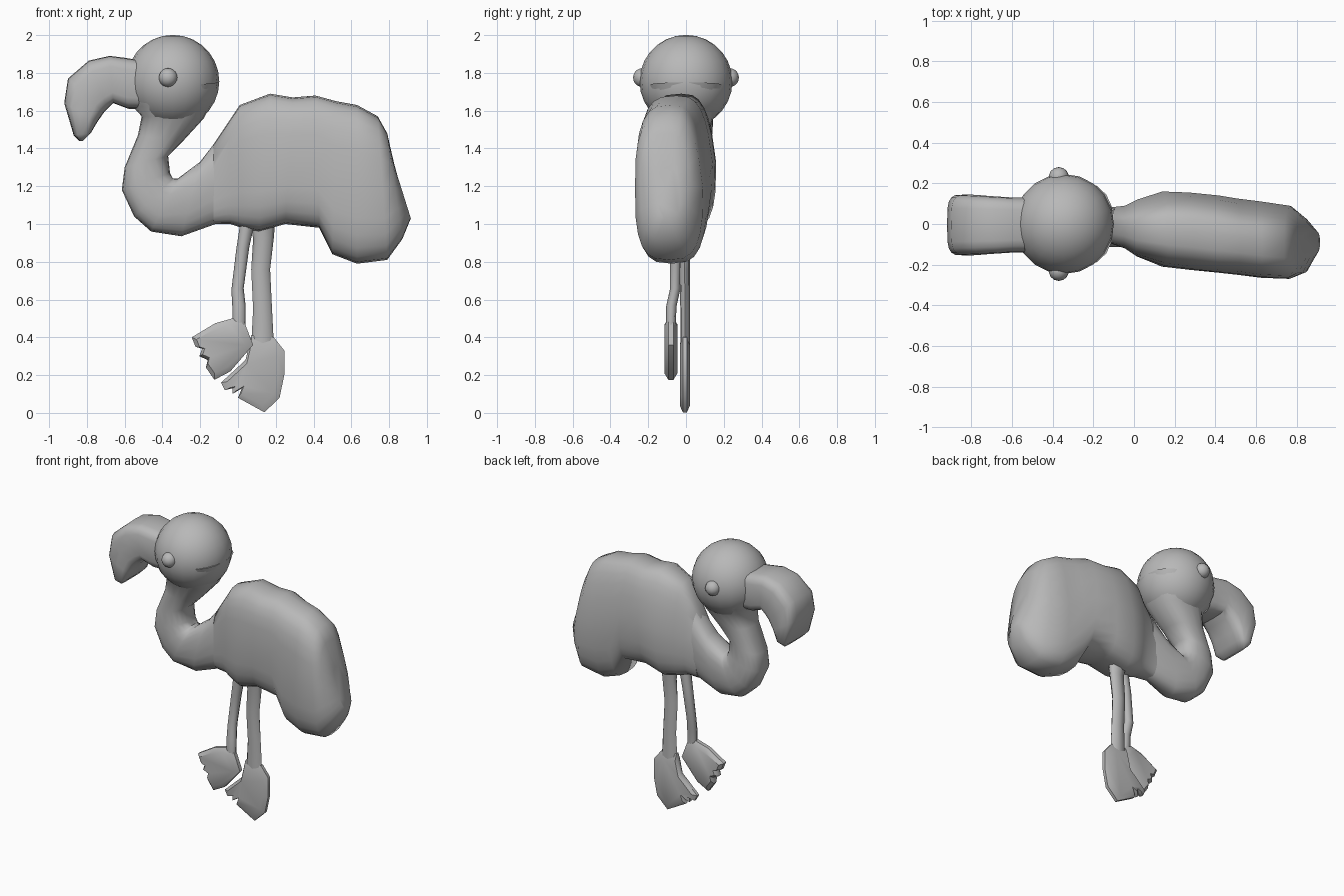
import bpy
import bmesh
from math import sin, cos, pi, radians
from mathutils import Vector

if "Cube" in bpy.data.objects:
    bpy.data.objects.remove(bpy.data.objects["Cube"])

# Single plain colour
grey = bpy.data.materials.new("plain grey")
grey.use_nodes = True
colour = (0.48, 0.48, 0.48, 1)
grey.diffuse_color = colour
grey.node_tree.nodes["Principled BSDF"].inputs["Base Color"].default_value = colour


def finish(bm, name, angle=60):
    """Turn a bmesh into a smooth shaded object."""
    bmesh.ops.recalc_face_normals(bm, faces=bm.faces)
    mesh = bpy.data.meshes.new(name)
    bm.to_mesh(mesh)
    bm.free()
    mesh.materials.append(grey)
    obj = bpy.data.objects.new(name, mesh)
    bpy.context.collection.objects.link(obj)
    bpy.ops.object.select_all(action="DESELECT")
    obj.select_set(True)
    bpy.context.view_layer.objects.active = obj
    bpy.ops.object.shade_smooth_by_angle(angle=radians(angle))
    return obj


def bridge(bm, rings):
    """Join rings of vertices into a capped tube."""
    for a, b in zip(rings, rings[1:]):
        for i in range(len(a)):
            j = (i + 1) % len(a)
            bm.faces.new((a[i], a[j], b[j], b[i]))
    bm.faces.new(rings[0])
    bm.faces.new(rings[-1])


def signed_power(value, power):
    return abs(value) ** power * (1 if value >= 0 else -1)


def loft(name, stations, sides=20, power=0.8, lean=0):
    """Each station: lower x, z, upper x, z, then the y range."""
    bm = bmesh.new()
    rings = []
    for x0, z0, x1, z1, y0, y1 in stations:
        low, high = Vector((x0, y0, z0)), Vector((x1, y1, z1))
        centre, half = (low + high) / 2, (high - low) / 2
        ring = []
        for i in range(sides):
            t = 2 * pi * i / sides
            up, side = signed_power(cos(t), power), signed_power(sin(t), power)
            # The back flank slopes inwards towards the top
            y = half.y * side - lean * half.z * max(up, 0) * max(side, 0)
            ring.append(bm.verts.new(centre + Vector((half.x * up, y, half.z * up))))
        rings.append(ring)
    bridge(bm, rings)
    return finish(bm, name)


def ball(name, centre, radius, segments, rings):
    bm = bmesh.new()
    bmesh.ops.create_uvsphere(bm, u_segments=segments, v_segments=rings, radius=radius)
    bmesh.ops.translate(bm, verts=bm.verts, vec=centre)
    return finish(bm, name)


def foot(name, outline, y, depth):
    """Webbed foot: flat outline with softened front and back rims."""
    bm = bmesh.new()
    middle = sum((Vector(p) for p in outline), Vector((0, 0))) / len(outline)
    rings = []
    for scale, offset in ((0.8, -1), (1, -0.4), (1, 0.4), (0.8, 1)):
        points = [middle + (Vector(p) - middle) * scale for p in outline]
        rings.append([bm.verts.new((p.x, y + depth * offset, p.y)) for p in points])
    bridge(bm, rings)
    return finish(bm, name, 40)


# Neck, hooking down from the head and back up into the chest
neck = [
    (-.56, 1.70, -.10, 1.75, -.22, .22),
    (-.555, 1.62, -.135, 1.65, -.19, .19),
    (-.51, 1.57, -.18, 1.56, -.145, .145),
    (-.53, 1.47, -.29, 1.44, -.115, .115),
    (-.60, 1.30, -.37, 1.36, -.105, .105),
    (-.615, 1.18, -.36, 1.27, -.11, .11),
    (-.55, 1.04, -.345, 1.24, -.11, .11),
    (-.46, .96, -.32, 1.24, -.11, .11),
    (-.30, .935, -.20, 1.33, -.10, .10),
]
loft("neck", neck + [(-.09, 1.01, -.10, 1.46, -.09, .08)])

# Body, ending in a drooping tail
loft("body", [
    (-.13, 1.0, -.13, 1.42, -.09, .08),
    (-.04, 1.0, -.05, 1.54, -.12, .09),
    (.02, .98, .01, 1.63, -.16, .12),
    (.11, .96, .17, 1.69, -.21, .16),
    (.25, 1.0, .29, 1.67, -.225, .155),
    (.43, .98, .41, 1.68, -.24, .14),
    (.50, .84, .52, 1.65, -.25, .125),
    (.63, .79, .63, 1.63, -.265, .11),
    (.79, .81, .74, 1.57, -.27, .09),
    (.87, .92, .79, 1.48, -.24, .03),
    (.915, 1.03, .83, 1.30, -.15, -.03),
], 24, 0.64, 0.12)

# Head and eyes
ball("head", (-.345, 0, 1.755), .246, 20, 14)
for side, label in ((1, "left"), (-1, "right")):
    ball(label + "_eye", (-.37, side * .23, 1.775), .05, 14, 10)

# Beak, broad with squared edges and hooked downwards
loft("beak", [
    (-.52, 1.61, -.54, 1.87, -.14, .13),
    (-.58, 1.61, -.60, 1.88, -.14, .13),
    (-.66, 1.64, -.68, 1.89, -.145, .135),
    (-.69, 1.61, -.79, 1.865, -.15, .14),
    (-.71, 1.59, -.90, 1.77, -.155, .145),
    (-.745, 1.54, -.92, 1.64, -.155, .145),
    (-.78, 1.48, -.87, 1.47, -.15, .14),
    (-.82, 1.44, -.84, 1.44, -.11, .10),
], 20, 0.5)

# Legs, thin and slightly bent
loft("front_leg", [
    (.02, 1.06, .10, 1.06, -.095, -.02),
    (-.01, .86, .06, .88, -.085, -.02),
    (-.035, .65, .03, .66, -.085, -.03),
    (-.03, .56, .04, .57, -.105, -.05),
    (-.03, .45, .04, .45, -.105, -.055),
], 8, 0.9)
loft("back_leg", [
    (.06, 1.06, .20, 1.06, -.06, .04),
    (.08, .92, .19, .93, -.04, .02),
    (.07, .76, .17, .76, -.035, .02),
    (.08, .55, .18, .55, -.03, .02),
    (.07, .36, .19, .36, -.03, .02),
], 8, 0.9)

# Feet with notched toes
foot("front_foot", [
    (.03, .49), (-.03, .50), (-.12, .475), (-.245, .40), (-.225, .35), (-.19, .34),
    (-.205, .30), (-.16, .28), (-.17, .24), (-.125, .175), (-.04, .22), (.08, .36),
], -.08, .034)
foot("back_foot", [
    (.07, .41), (.19, .40), (.245, .33), (.245, .20), (.22, .08), (.14, .003),
    (.0, .08), (.02, .13), (-.03, .10), (-.03, .13), (-.07, .12), (-.09, .16), (.04, .28),
], -.006, .027)
